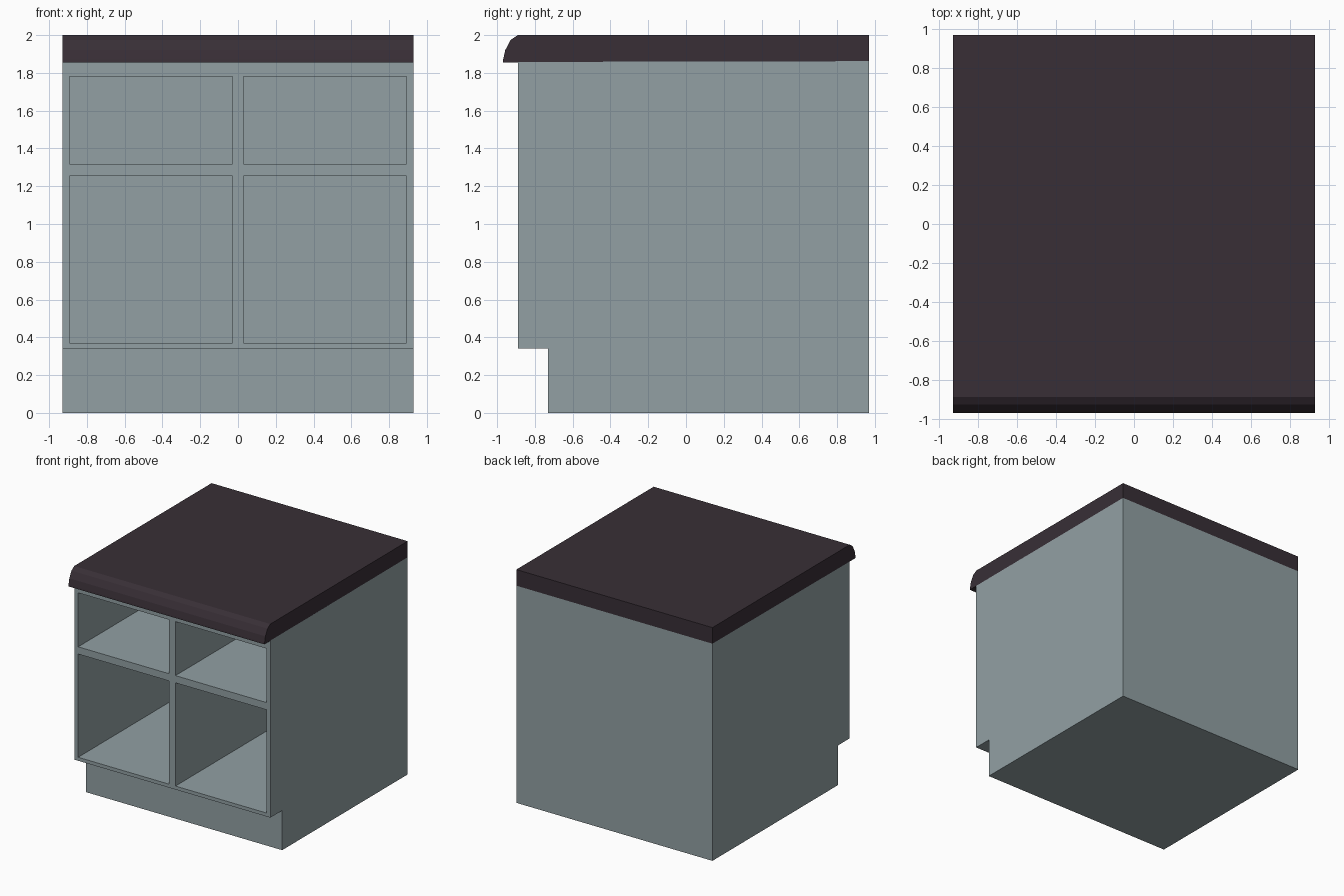
import bpy, bmesh

if "Cube" in bpy.data.objects:
    bpy.data.objects.remove(bpy.data.objects["Cube"])


def material(name, rgb):
    m = bpy.data.materials.new(name)
    m.diffuse_color = (*rgb, 1.0)
    m.use_nodes = True
    m.node_tree.nodes["Principled BSDF"].inputs["Base Color"].default_value = m.diffuse_color
    return m


grey = material("blue_grey_paint", (0.287, 0.352, 0.371))
dark = material("dark_worktop", (0.040, 0.028, 0.037))


def extrude_profile(name, points, x0, x1, mat):
    """Sweep a closed (y, z) outline along x."""
    bm = bmesh.new()
    face = bm.faces.new([bm.verts.new((x0, y, z)) for y, z in points])
    res = bmesh.ops.extrude_face_region(bm, geom=[face])
    verts = [g for g in res["geom"] if isinstance(g, bmesh.types.BMVert)]
    bmesh.ops.translate(bm, verts=verts, vec=(x1 - x0, 0, 0))
    bmesh.ops.recalc_face_normals(bm, faces=bm.faces)
    me = bpy.data.meshes.new(name)
    bm.to_mesh(me)
    bm.free()
    me.materials.append(mat)
    ob = bpy.data.objects.new(name, me)
    bpy.context.collection.objects.link(ob)
    return ob


W = 0.93
FRONT, BACK = -0.89, 0.97

# Cabinet carcass with recessed toe kick
cabinet = extrude_profile("cabinet_body", [
    (-0.73, 0), (BACK, 0), (BACK, 1.862), (FRONT, 1.858),
    (FRONT, 0.34), (-0.73, 0.34)], -W, W, grey)

# Four open compartments cut from the front
for x0, x1 in ((-0.893, -0.03), (0.03, 0.893)):
    for z0, z1 in ((0.37, 1.255), (1.317, 1.78)):
        cutter = extrude_profile("compartment_cutter", [
            (FRONT - 0.1, z0), (0.935, z0), (0.935, z1), (FRONT - 0.1, z1)],
            x0, x1, grey)
        cutter.hide_render = True
        mod = cabinet.modifiers.new("compartment", "BOOLEAN")
        mod.operation = "DIFFERENCE"
        mod.solver = "EXACT"
        mod.object = cutter
        bpy.context.view_layer.objects.active = cabinet
        bpy.ops.object.modifier_apply(modifier=mod.name)
        bpy.data.objects.remove(cutter)

# Worktop with a rounded, overhanging front edge
worktop = extrude_profile("worktop", [
    (-0.97, 1.856), (BACK, 1.862), (BACK, 2.0), (-0.89, 2.0),
    (-0.928, 1.975), (-0.957, 1.92), (-0.968, 1.87)], -W, W, dark)
